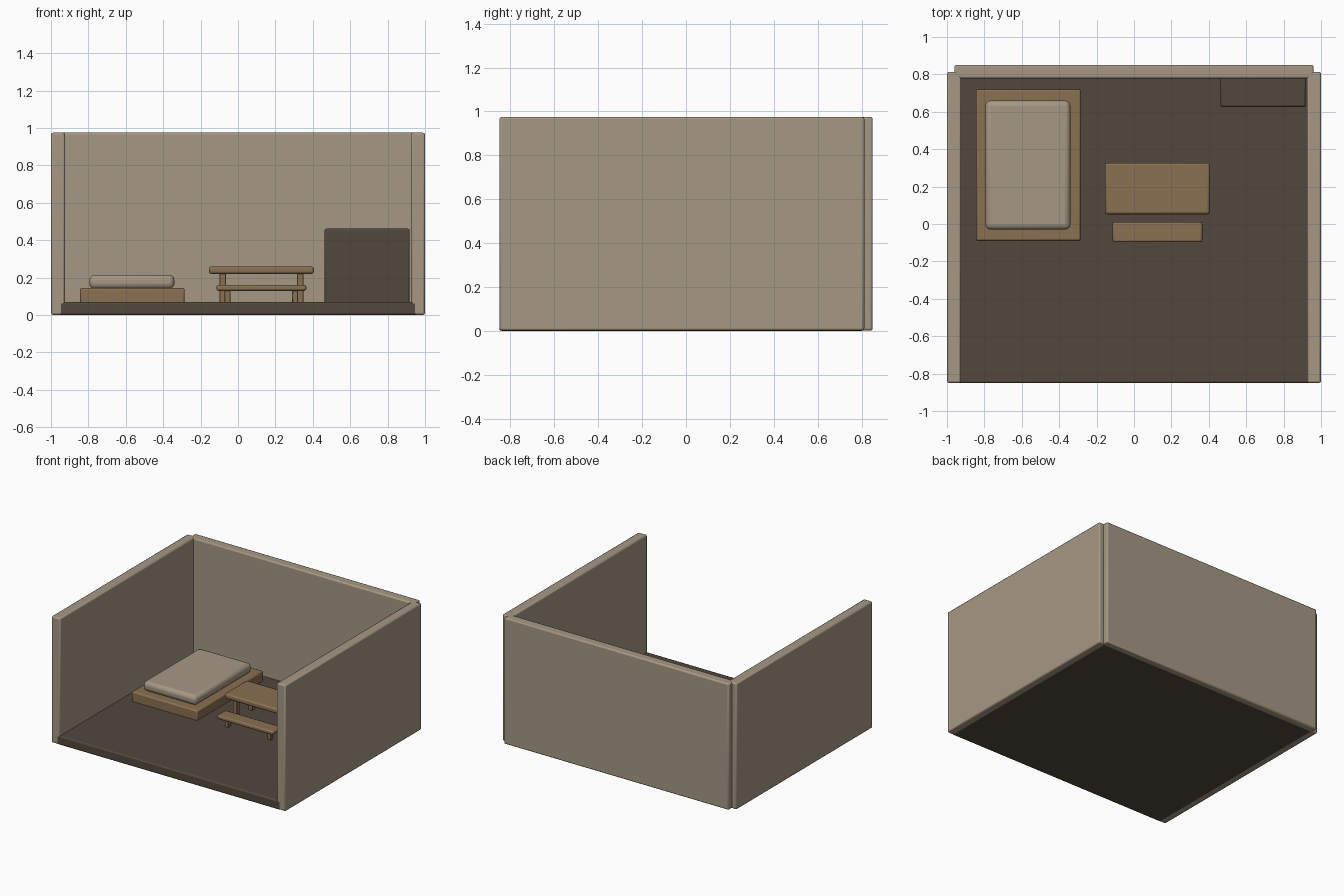
import bpy

if "Cube" in bpy.data.objects:
    bpy.data.objects.remove(bpy.data.objects["Cube"])


def srgb(r, g, b):
    f = lambda c: c / 12.92 if c <= 0.04045 else ((c + 0.055) / 1.055) ** 2.4
    return (f(r / 255), f(g / 255), f(b / 255), 1.0)


def material(name, rgb):
    m = bpy.data.materials.new(name)
    m.diffuse_color = srgb(*rgb)
    m.use_nodes = True
    m.node_tree.nodes["Principled BSDF"].inputs["Base Color"].default_value = m.diffuse_color
    return m


plaster = material("warm_plaster", (166, 152, 132))
wood = material("brown_wood", (138, 112, 82))
dark = material("dark_wood", (82, 72, 61))


def box(name, x, y, z, mat, bevel=0.006, segments=2):
    """Bevelled box spanning the given (min, max) ranges."""
    bpy.ops.mesh.primitive_cube_add(size=1)
    ob = bpy.context.object
    ob.name = name
    for v in ob.data.vertices:
        v.co = [(a + b) / 2 + c * (b - a) for (a, b), c in zip((x, y, z), v.co)]
    ob.data.materials.append(mat)
    mod = ob.modifiers.new("soft_edges", 'BEVEL')
    mod.width = bevel
    mod.segments = segments
    bpy.ops.object.shade_smooth_by_angle()
    return ob


# Room shell, open at the front and top
box("floor", (-0.955, 0.955), (-0.851, 0.81), (-0.001 + 0.001, 0.07), dark, 0.01)
box("left_wall", (-1, -0.925), (-0.85, 0.813), (0.001, 0.975), plaster, 0.01)
box("right_wall", (0.925, 1), (-0.85, 0.813), (0.001, 0.975), plaster, 0.01)
box("back_wall", (-0.96, 0.96), (0.778, 0.851), (0.001, 0.975), plaster, 0.01)

# Bed
box("bed_base", (-0.845, -0.285), (-0.09, 0.72), (0.06, 0.145), wood, 0.01)
box("mattress", (-0.795, -0.34), (-0.03, 0.66), (0.14, 0.215), plaster, 0.028, 3)

# Table with four legs
box("table_top", (-0.155, 0.405), (0.052, 0.327), (0.22, 0.26), wood, 0.012)
for side, x in (("left", -0.0825), ("right", 0.3325)):
    for end, y in (("front", 0.095), ("back", 0.284)):
        box(f"table_{end}_{side}_leg", (x - 0.0175, x + 0.0175),
            (y - 0.0175, y + 0.0175), (0.06, 0.23), wood, 0.003, 1)

# Bench with one leg at each end
box("bench_seat", (-0.115, 0.365), (-0.097, 0.01), (0.13, 0.161), wood, 0.01)
for side, x in (("left", -0.056), ("right", 0.306)):
    box(f"bench_{side}_leg", (x - 0.016, x + 0.016), (-0.06, -0.028),
        (0.06, 0.14), wood, 0.003, 1)

# Cabinet against the back wall
box("cabinet", (0.463, 0.918), (0.625, 0.79), (0.06, 0.462), dark, 0.01)
